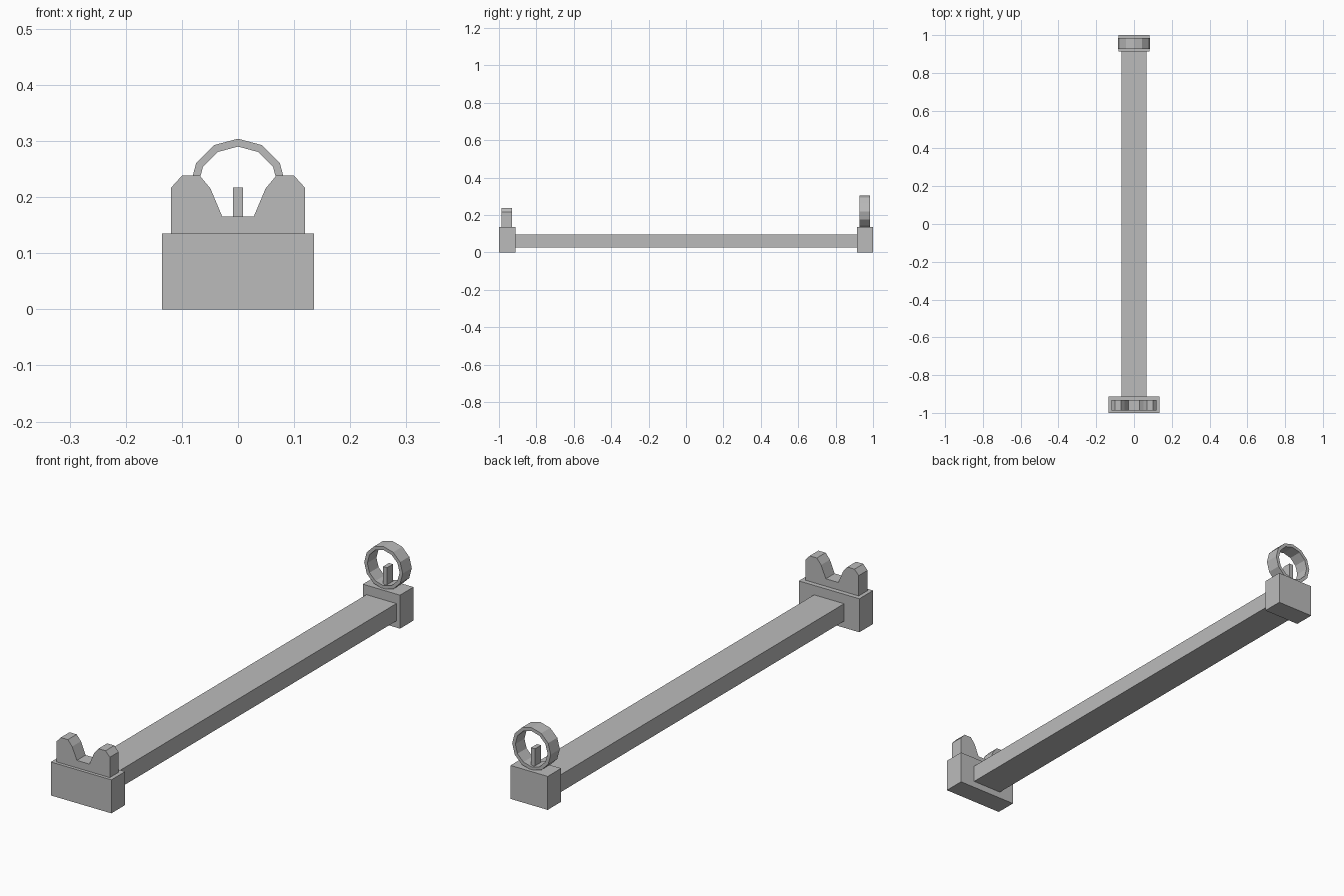
import bpy
import bmesh
from math import sin, cos, tau

cube = bpy.data.objects.get("Cube")
if cube:
    bpy.data.objects.remove(cube, do_unlink=True)

# Single plain grey metal
GREY = (0.5, 0.5, 0.5, 1.0)
metal = bpy.data.materials.new("plain_grey")
metal.use_nodes = True
metal.diffuse_color = GREY
metal.node_tree.nodes["Principled BSDF"].inputs["Base Color"].default_value = GREY


def finish(name, bm):
    bmesh.ops.recalc_face_normals(bm, faces=bm.faces)
    mesh = bpy.data.meshes.new(name)
    bm.to_mesh(mesh)
    bm.free()
    mesh.materials.append(metal)
    obj = bpy.data.objects.new(name, mesh)
    bpy.context.collection.objects.link(obj)
    return obj


def extrude_profile(name, outline, y0, y1):
    """Extrude an x-z outline from y0 to y1."""
    bm = bmesh.new()
    face = bm.faces.new([bm.verts.new((x, y0, z)) for x, z in outline])
    moved = bmesh.ops.extrude_face_region(bm, geom=[face])["geom"]
    verts = [v for v in moved if isinstance(v, bmesh.types.BMVert)]
    bmesh.ops.translate(bm, verts=verts, vec=(0, y1 - y0, 0))
    return finish(name, bm)


def block(name, half_width, y0, y1, z0, z1):
    w = half_width
    return extrude_profile(name, [(-w, z0), (w, z0), (w, z1), (-w, z1)], y0, y1)


def ring(name, outer, inner, centre_z, y0, y1, sides):
    """Flat-sided ring facing along y, with one corner at the top."""
    bm = bmesh.new()
    loops = []
    for r, y in ((outer, y0), (outer, y1), (inner, y1), (inner, y0)):
        loops.append([bm.verts.new((r * sin(tau * i / sides), y,
                                    centre_z + r * cos(tau * i / sides)))
                      for i in range(sides)])
    for k in range(4):
        a, b = loops[k], loops[(k + 1) % 4]
        for i in range(sides):
            j = (i + 1) % sides
            bm.faces.new((a[i], a[j], b[j], b[i]))
    return finish(name, bm)


# Long bar joining the two ends
block("long_bar", 0.067, -0.93, 0.93, 0.027, 0.097)

# Front end: wide base with a notched plate
block("front_base", 0.135, -1.0, -0.912, 0, 0.135)
half = [(0.119, 0.135), (0.119, 0.217), (0.1, 0.238),
        (0.068, 0.238), (0.049, 0.215), (0.028, 0.165)]
notch = half + [(-x, z) for x, z in reversed(half)]
extrude_profile("notched_plate", notch, -0.987, -0.931)

# Rear end: narrow base with a ring around a thin post
block("rear_base", 0.083, 0.914, 1.0, 0, 0.135)
ring("rear_ring", 0.086, 0.072, 0.218, 0.927, 0.985, 12)
block("centre_post", 0.009, 0.937, 0.975, 0.135, 0.217)
